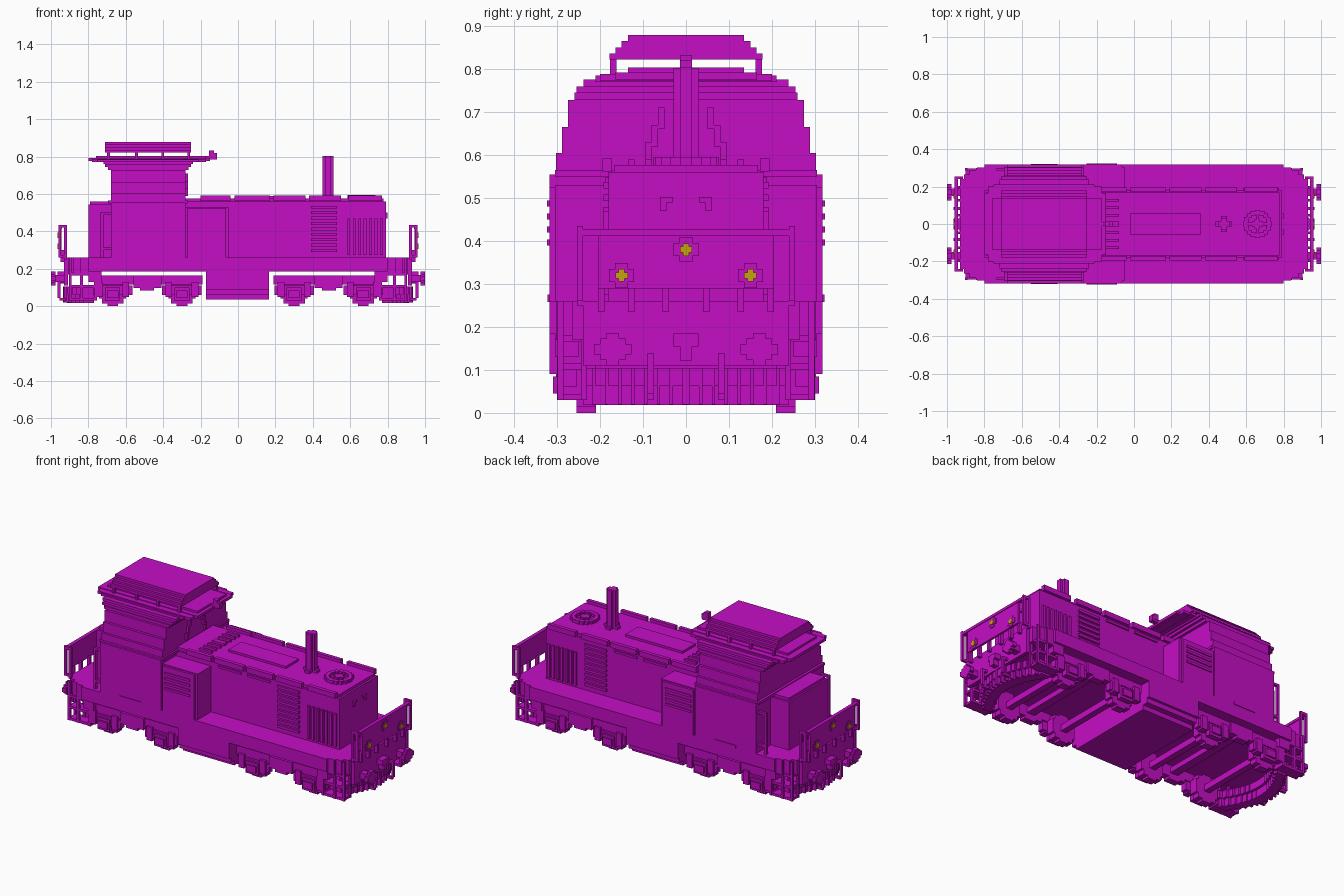
import bpy, bmesh, math
from mathutils import Matrix, Vector

if "Cube" in bpy.data.objects:
    bpy.data.objects.remove(bpy.data.objects["Cube"], do_unlink=True)

V = 0.0145  # block size


def material(name, rgb):
    m = bpy.data.materials.new(name)
    m.use_nodes = True
    m.diffuse_color = (*rgb, 1)
    m.node_tree.nodes["Principled BSDF"].inputs["Base Color"].default_value = (*rgb, 1)
    return m


MAGENTA = material("magenta paint", (0.56, 0.004, 0.56))
AMBER = material("amber lamp", (0.56, 0.36, 0.004))


def part(name, boxes, mirror="", mat=MAGENTA):
    """One object from boxes (x0, x1, y0, y1, z0, z1), mirrored across x and/or y."""
    bm = bmesh.new()
    for x0, x1, y0, y1, z0, z1 in boxes:
        for sx in ((1, -1) if "x" in mirror else (1,)):
            for sy in ((1, -1) if "y" in mirror else (1,)):
                c = Vector((sx * (x0 + x1) / 2, sy * (y0 + y1) / 2, (z0 + z1) / 2))
                s = Matrix.Diagonal((abs(x1 - x0), abs(y1 - y0), abs(z1 - z0), 1))
                bmesh.ops.create_cube(bm, size=1, matrix=Matrix.Translation(c) @ s)
    me = bpy.data.meshes.new(name)
    bm.to_mesh(me)
    bm.free()
    me.materials.append(mat)
    ob = bpy.data.objects.new(name, me)
    bpy.context.collection.objects.link(ob)
    return ob


def sym(x0, x1, w, z0, z1):
    return (x0, x1, -w, w, z0, z1)


def disc(axis, c, r, d):
    """Blocky disc: rows of boxes whose length follows a circle."""
    n = max(1, round(r / V))
    out = []
    for i in range(-n, n):
        t = (i + 0.5) / n
        h = max(V / 2, round(r * math.sqrt(1 - t * t) / V) * V)
        a0, a1 = i * r / n, (i + 1) * r / n
        x, y, z = c
        if axis == "y":
            out.append((x - h, x + h, y - d / 2, y + d / 2, z + a0, z + a1))
        elif axis == "x":
            out.append((x - d / 2, x + d / 2, y - h, y + h, z + a0, z + a1))
        else:
            out.append((x - h, x + h, y + a0, y + a1, z - d / 2, z + d / 2))
    return out


# Platform with stepped, rounded ends
part("platform", [sym(-0.8, 0.8, 0.318, 0.185, 0.26)])
part("platform_ends", [sym(0.80, 0.84, 0.303, 0.17, 0.26), sym(0.84, 0.88, 0.289, 0.17, 0.26),
                       sym(0.88, 0.91, 0.265, 0.17, 0.26), sym(0.91, 0.93, 0.24, 0.11, 0.26)], "x")
part("sill_slots", [(-0.55, -0.41, 0.316, 0.322, 0.258, 0.275)], "y")

# Long hood, short hood and side cabinets
part("long_hood", [sym(-0.30, 0.79, 0.18, 0.26, 0.56), sym(-0.30, 0.778, 0.168, 0.56, 0.577)])
part("short_hood", [sym(-0.80, -0.67, 0.18, 0.26, 0.545), sym(-0.79, -0.67, 0.168, 0.545, 0.56)])
part("side_cabinets", [(-0.29, -0.05, 0.17, 0.305, 0.26, 0.53),
                       (-0.27, -0.065, 0.30, 0.318, 0.26, 0.525)], "y")
part("cabinet_louvers", [(-0.255, -0.09, 0.31, 0.324, z, z + 0.014)
                         for z in (0.39, 0.42, 0.45, 0.48)], "y")

# Hood grilles and edge strips
part("side_louvers", [(0.39, 0.53, 0.175, 0.192, 0.29 + i * 0.029, 0.305 + i * 0.029)
                      for i in range(9)], "y")
part("radiator_bars", [(0.585 + i * 0.029, 0.60 + i * 0.029, 0.175, 0.192, 0.275, 0.47)
                       for i in range(7)], "y")
part("edge_strips", [(a, b, 0.172, 0.194, 0.562, 0.592) for a, b in
                     ((-0.2, -0.04), (-0.02, 0.17), (0.19, 0.36), (0.38, 0.55), (0.59, 0.77))], "y")
part("edge_hinges", [(x, x + 0.15, 0.175, 0.188, 0.535, 0.548) for x in (0.0, 0.19)], "y")
part("hood_hatch", [sym(-0.02, 0.355, 0.06, 0.57, 0.59)])
part("hood_ribs", [(-0.16, -0.08, y, y + V, 0.57, 0.59) for y in (0.0, 0.04, 0.08, 0.12)], "y")
part("end_hood_brackets", [(0.785, 0.80, 0.03, 0.06, 0.49, 0.502),
                           (0.785, 0.80, 0.045, 0.06, 0.47, 0.502)], "xy")

# Roof fan: ring of blocks around a hub
fan = disc("z", (0.66, 0, 0.585), 0.025, 0.02)
for i in range(16):
    a = math.tau * i / 16
    x, y = 0.66 + 0.063 * math.cos(a), 0.063 * math.sin(a)
    fan.append((x - 0.0125, x + 0.0125, y - 0.0125, y + 0.0125, 0.57, 0.595))
fan += [sym(0.60, 0.72, 0.007, 0.57, 0.59), (0.653, 0.667, -0.06, 0.06, 0.57, 0.589)]
part("roof_fan", fan)

# Exhaust stack
part("exhaust_stack", [sym(0.452, 0.51, V, 0.57, 0.804), sym(0.466, 0.496, 2 * V, 0.57, 0.803),
                       sym(0.437, 0.525, V, 0.57, 0.592), sym(0.466, 0.496, 3 * V, 0.57, 0.591)])

# Cab: stepped tumblehome walls
cab = [(0.318, 0.26, 0.555), (0.303, 0.555, 0.605), (0.289, 0.605, 0.665), (0.274, 0.665, 0.728)]
part("cab", [sym(-0.68, -0.28, w, z0, z1) for w, z0, z1 in cab])
part("cab_cornice", [sym(-0.695, -0.265, 0.26, 0.728, 0.745), sym(-0.71, -0.25, 0.255, 0.745, 0.76),
                     sym(-0.72, -0.24, 0.238, 0.76, 0.776)])
part("cab_belt", [sym(-0.695, -0.27, 0.305, 0.55, 0.565)])
part("cab_end_trims", [(-0.285, -0.268, 0.05, 0.065, 0.66, 0.71),
                       (-0.285, -0.268, 0.065, 0.08, 0.62, 0.67),
                       (-0.285, -0.268, 0.08, 0.094, 0.59, 0.63)], "y")
part("cab_door_rails", [(-0.735, -0.72, 0.285, 0.30, 0.26, 0.50), (-0.735, -0.68, 0.285, 0.30, 0.49, 0.504),
                        (-0.735, -0.68, 0.285, 0.30, 0.30, 0.314)], "y")

# Roof slab with visors, and raised sun roof on short posts
part("roof_slab", [sym(-0.80, -0.15, 0.165, 0.776, 0.792), sym(-0.78, -0.17, 0.20, 0.772, 0.788),
                   sym(-0.75, -0.21, 0.21, 0.77, 0.785), sym(-0.76, -0.17, 0.135, 0.79, 0.804)])
part("roof_posts", [(x, x + V, 0.162, 0.177, 0.78, 0.83) for x in (-0.70, -0.55, -0.41, -0.27)], "y")
part("sun_roof", [sym(-0.71, -0.25, 0.178, 0.822, 0.836), sym(-0.71, -0.25, 0.164, 0.836, 0.85),
                  sym(-0.71, -0.25, 0.15, 0.85, 0.865), sym(-0.71, -0.25, 0.135, 0.865, 0.879)])
part("horn", [sym(-0.19, -0.112, 0.012, 0.785, 0.804), sym(-0.155, -0.127, 0.014, 0.80, 0.833),
              sym(-0.13, -0.112, 0.014, 0.79, 0.82)])

# Centre tank
part("centre_tank", [sym(-0.17, 0.165, 0.318, 0.09, 0.185), sym(-0.17, 0.165, 0.303, 0.062, 0.09),
                     sym(-0.17, 0.165, 0.27, 0.035, 0.062)])

# Bogies: frames, axle boxes, wheels and axles
frames, boxes, wheels, axles = [], [], [], []
frames += [(0.19, 0.73, 0.255, 0.285, 0.115, 0.165), (0.41, 0.56, 0.255, 0.295, 0.098, 0.165),
           (0.45, 0.525, 0.255, 0.295, 0.083, 0.10), (0.46, 0.51, -0.26, 0.26, 0.12, 0.15)]
for x in (0.30, 0.67):
    boxes += [(x - 0.105, x + 0.105, 0.255, 0.29, 0.06, 0.11), (x - 0.04, x + 0.04, 0.27, 0.30, 0.03, 0.10),
              (x - 0.03, x + 0.03, 0.28, 0.31, 0.045, 0.085)]
    boxes += [(x + s - 0.018, x + s + 0.018, 0.26, 0.30, 0.05, 0.13) for s in (-0.07, 0.07)]
    wheels += disc("y", (x, 0.232, 0.08), 0.08, 0.045)
    axles += [sym(x - 0.018, x + 0.018, 0.24, 0.062, 0.098)]
part("bogie_frames", frames, "xy")
part("axle_boxes", boxes, "xy")
part("wheels", wheels, "xy")
part("axles", axles, "x")

# Corner steps: treads between side posts
steps = [(0.765, 0.90, 0.23, 0.297, z, z + V) for z in (0.03, 0.10, 0.165)]
steps += [(x, x + V, y, y + V, 0.03, 0.26) for x in (0.755, 0.83, 0.89) for y in (0.23, 0.285)]
steps += [(0.73, 0.80, 0.25, 0.305, 0.13, 0.19), (0.755, 0.77, 0.23, 0.30, 0.03, 0.17)]
part("corner_steps", steps, "xy")

# Curved ploughs, in stepped rows with dividing ribs
plough = []
for i in range(8):
    y0 = i * 0.03
    x1 = 0.93 - 1.7 * (y0 + 0.015) ** 2
    plough += [(x1 - 0.09, x1, y0, y0 + 0.03, 0.062, 0.105),
               (x1 - 0.075, x1 - 0.015, y0, y0 + 0.03, 0.018, 0.062),
               (x1 - 0.02, x1 + 0.006, y0, y0 + 0.008, 0.02, 0.105)]
part("ploughs", plough, "xy")

# Buffers, couplers and hoses
buffers = disc("x", (0.988, 0.17, 0.148), 0.0375, 0.024)
buffers += [(0.92, 0.98, 0.15, 0.19, 0.13, 0.166)]
part("buffers", buffers, "xy")
part("couplers", [sym(0.92, 0.965, 0.029, 0.155, 0.185), sym(0.92, 0.965, 0.0145, 0.122, 0.16)], "x")
part("hoses", [(0.92, 0.96, 0.075, 0.09, 0.125, 0.139), (0.95, 0.964, 0.075, 0.09, 0.045, 0.139),
               (0.92, 0.955, 0.075, 0.09, 0.03, 0.045)], "xy")

# End railings: corner loops and lamp panels
part("railing_loops", [(0.915, 0.929, 0.24, 0.254, 0.25, 0.425), (0.947, 0.961, 0.24, 0.254, 0.27, 0.425),
                       (0.915, 0.961, 0.24, 0.254, 0.42, 0.435), (0.915, 0.961, 0.24, 0.254, 0.26, 0.274)], "xy")
part("lamp_panels", [sym(0.944, 0.957, 0.205, 0.29, 0.415), sym(0.94, 0.961, 0.25, 0.412, 0.427)], "x")
part("panel_posts", [(0.93, 0.95, y, y + V, 0.235, 0.30) for y in (0.04, 0.12, 0.19)], "xy")
lamps = [(0, 0.38), (0.15, 0.32), (-0.15, 0.32)]
part("lamp_rings", [b for y, z in lamps for b in
                    ((0.95, 0.961, y - 0.029, y + 0.029, z - 0.015, z + 0.015),
                     (0.95, 0.961, y - 0.015, y + 0.015, z - 0.029, z + 0.029))], "x")
part("lamps", [b for y, z in lamps for b in
               ((0.956, 0.965, y - 0.0145, y + 0.0145, z - 0.007, z + 0.007),
                (0.956, 0.965, y - 0.007, y + 0.007, z - 0.0145, z + 0.0145))], "x", AMBER)
